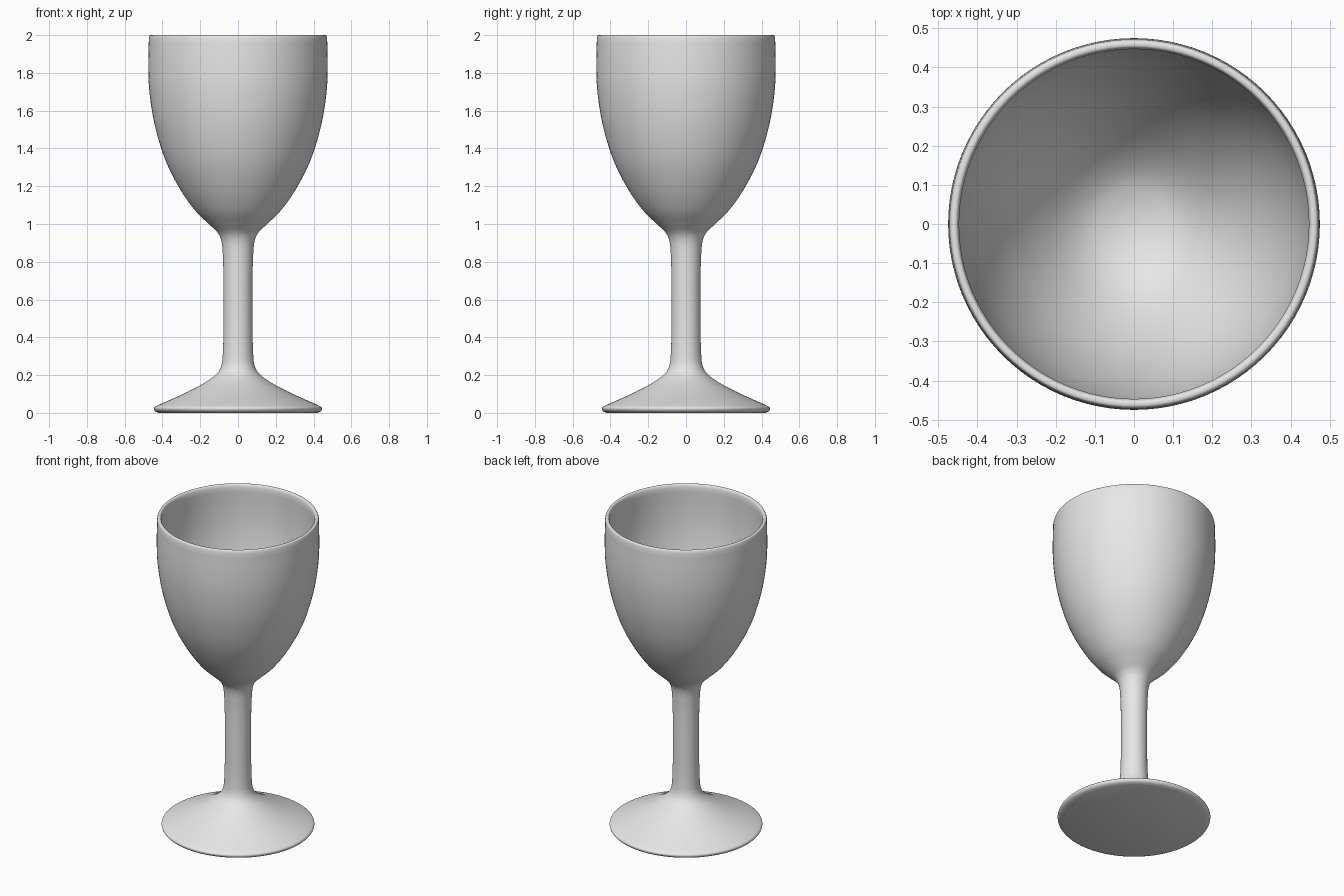
import bpy
import bmesh
import math
from mathutils import Vector

cube = bpy.data.objects.get("Cube")
if cube:
    bpy.data.objects.remove(cube, do_unlink=True)

# Single plain grey
grey = bpy.data.materials.new("light grey")
grey.use_nodes = True
colour = (0.8, 0.8, 0.8, 1)
grey.diffuse_color = colour
grey.node_tree.nodes["Principled BSDF"].inputs["Base Color"].default_value = colour


def smooth_path(points, steps=5):
    """Catmull-Rom curve through (radius, height) points."""
    pts = [Vector(p) for p in points]
    pts = [2 * pts[0] - pts[1]] + pts + [2 * pts[-1] - pts[-2]]
    path = []
    for a, b, c, d in zip(pts, pts[1:], pts[2:], pts[3:]):
        for i in range(steps):
            t = i / steps
            path.append(0.5 * (2 * b + (c - a) * t + (2 * a - 5 * b + 4 * c - d) * t ** 2
                               + (3 * b - a - 3 * c + d) * t ** 3))
    return path + [pts[-2]]


def lathe(name, profile, segments=96):
    """Revolve a profile around the z axis."""
    bm = bmesh.new()
    verts = [bm.verts.new((max(r, 0), 0, z)) for r, z in profile]
    edges = [bm.edges.new(pair) for pair in zip(verts, verts[1:])]
    bmesh.ops.spin(bm, geom=verts + edges, cent=(0, 0, 0), axis=(0, 0, 1),
                   angle=math.tau, steps=segments, use_merge=True)
    bmesh.ops.remove_doubles(bm, verts=bm.verts, dist=0.0001)
    bmesh.ops.recalc_face_normals(bm, faces=bm.faces)
    mesh = bpy.data.meshes.new(name)
    bm.to_mesh(mesh)
    bm.free()
    mesh.materials.append(grey)
    obj = bpy.data.objects.new(name, mesh)
    bpy.context.collection.objects.link(obj)
    bpy.ops.object.select_all(action="DESELECT")
    obj.select_set(True)
    bpy.context.view_layer.objects.active = obj
    bpy.ops.object.shade_smooth_by_angle(angle=math.radians(40))


# Flat underside with a rounded edge
underside = [(0, 0), (0.42, 0)]
# Sloping foot, slim stem and outside of the bowl
outside = smooth_path([
    (0.42, 0), (0.438, 0.008), (0.446, 0.022), (0.435, 0.035), (0.38, 0.06),
    (0.28, 0.105), (0.18, 0.158), (0.115, 0.205), (0.088, 0.25), (0.08, 0.32),
    (0.077, 0.45), (0.077, 0.7), (0.08, 0.83), (0.088, 0.91), (0.11, 0.957),
    (0.16, 1.005), (0.23, 1.075), (0.31, 1.19), (0.385, 1.34), (0.44, 1.52),
    (0.468, 1.69), (0.475, 1.83), (0.472, 1.985)])
# Rounded lip
lip = smooth_path([(0.472, 1.985), (0.468, 1.997), (0.46, 2), (0.452, 1.997), (0.447, 1.985)])
# Hollow of the bowl
inside = smooth_path([
    (0.447, 1.985), (0.45, 1.83), (0.443, 1.69), (0.415, 1.52), (0.36, 1.35),
    (0.287, 1.21), (0.205, 1.1), (0.13, 1.035), (0.06, 1.008), (0, 1)])

lathe("goblet", underside + outside[1:] + lip[1:] + inside[1:])
